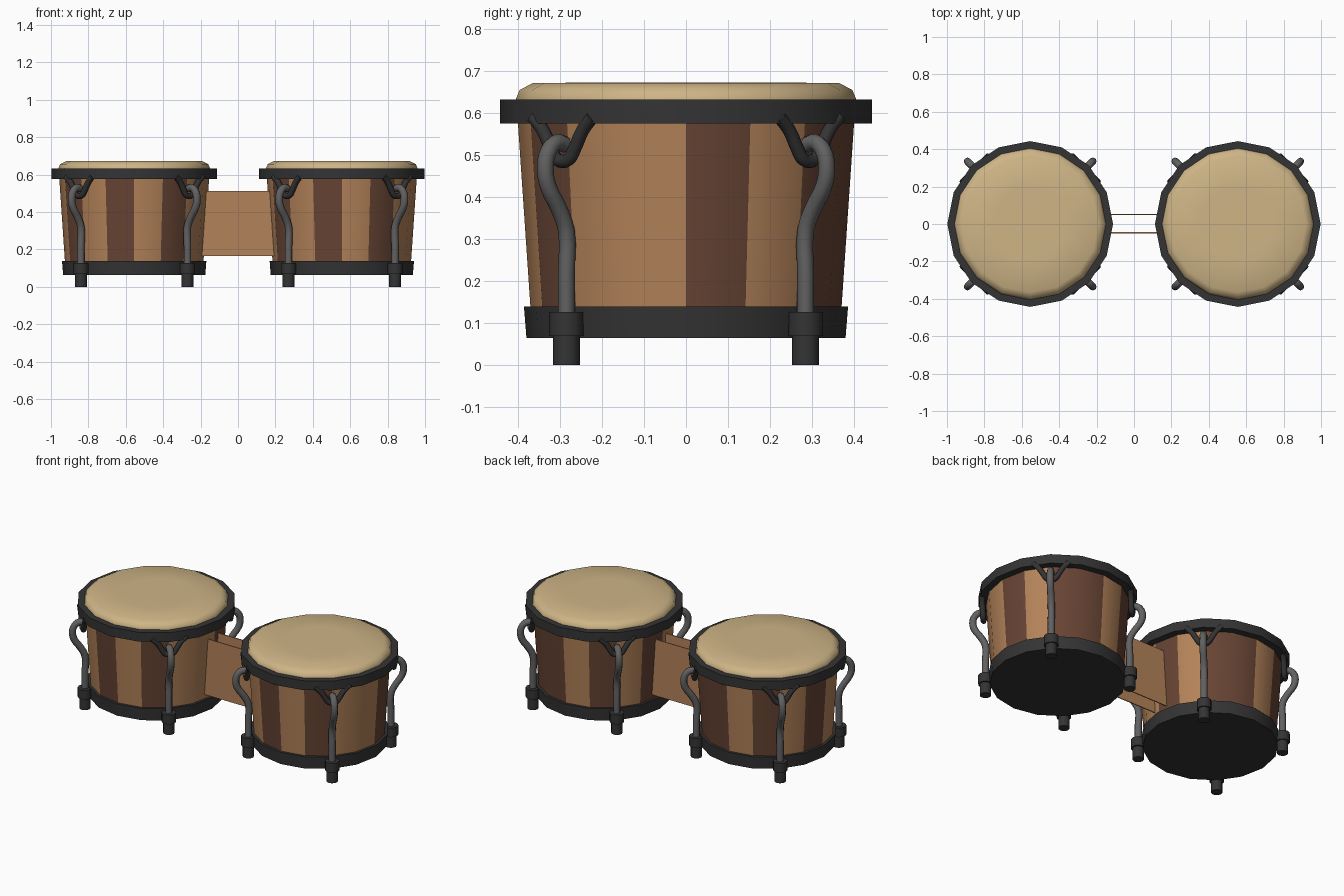
import bpy, bmesh, math
from mathutils import Vector

if "Cube" in bpy.data.objects:
    bpy.data.objects.remove(bpy.data.objects["Cube"])

SIDES = 16


def material(name, rgb):
    m = bpy.data.materials.new(name)
    m.diffuse_color = (*rgb, 1)
    m.use_nodes = True
    m.node_tree.nodes["Principled BSDF"].inputs["Base Color"].default_value = m.diffuse_color
    return m


LIGHT = material("light wood", (0.45, 0.225, 0.10))
DARK = material("dark wood", (0.135, 0.058, 0.034))
SKIN = material("drum skin", (0.62, 0.46, 0.24))
BLACK = material("black metal", (0.034, 0.034, 0.034))
STEEL = material("grey steel", (0.12, 0.12, 0.12))


def finish(ob, mats, angle=30):
    for m in mats:
        ob.data.materials.append(m)
    bpy.ops.object.select_all(action='DESELECT')
    bpy.context.view_layer.objects.active = ob
    ob.select_set(True)
    bpy.ops.object.shade_smooth_by_angle(angle=math.radians(angle))
    return ob


def lathe(name, profile, at, mats, sides=SIDES, angle=30, colour=None):
    """Turn an (r, z) profile around the vertical axis through at."""
    bm = bmesh.new()
    rings = [[bm.verts.new((at[0] + r * math.cos(2 * math.pi * k / sides),
                            at[1] + r * math.sin(2 * math.pi * k / sides), z))
              for k in range(sides)] for r, z in profile]
    for a, b in zip(rings, rings[1:]):
        for k in range(sides):
            n = (k + 1) % sides
            f = bm.faces.new((a[k], a[n], b[n], b[k]))
            if colour:
                f.material_index = colour[k]
    bmesh.ops.remove_doubles(bm, verts=bm.verts, dist=1e-5)
    bmesh.ops.recalc_face_normals(bm, faces=bm.faces)
    me = bpy.data.meshes.new(name)
    bm.to_mesh(me)
    bm.free()
    ob = bpy.data.objects.new(name, me)
    bpy.context.collection.objects.link(ob)
    return finish(ob, mats, angle)


def tube(name, points, radius, mat):
    """Round bar along a smooth path, turned into a mesh."""
    cu = bpy.data.curves.new(name, 'CURVE')
    cu.dimensions = '3D'
    cu.bevel_depth = radius
    cu.bevel_resolution = 2
    cu.resolution_u = 3
    cu.use_fill_caps = True
    sp = cu.splines.new('BEZIER')
    sp.bezier_points.add(len(points) - 1)
    for bp, p in zip(sp.bezier_points, points):
        bp.co = p
        bp.handle_left_type = bp.handle_right_type = 'AUTO'
    ob = bpy.data.objects.new(name, cu)
    bpy.context.collection.objects.link(ob)
    bpy.ops.object.select_all(action='DESELECT')
    bpy.context.view_layer.objects.active = ob
    ob.select_set(True)
    bpy.ops.object.convert(target='MESH')
    return finish(bpy.context.object, [mat], 50)


# stave colours around the shell, starting at +x (1 = dark)
STAVES = [1, 0, 1, 1, 0, 1, 0, 1, 0, 1, 0, 1, 0, 1, 0, 0]
ROD = [(0.403, 0.10), (0.403, 0.22), (0.403, 0.32), (0.43, 0.375), (0.464, 0.425),
       (0.474, 0.47), (0.461, 0.512), (0.435, 0.53), (0.408, 0.525)]
STRAP = [(-0.10, 0.59), (-0.068, 0.56), (-0.038, 0.512), (-0.02, 0.489), (0, 0.485),
         (0.02, 0.489), (0.038, 0.512), (0.068, 0.56), (0.10, 0.59)]

for side, cx in (("left", -0.555), ("right", 0.555)):
    c = (cx, 0)
    # drum body, head and hoops
    lathe(side + "_shell", [(0.368, 0.10), (0.402, 0.60)], c, [LIGHT, DARK], colour=STAVES)
    lathe(side + "_head", [(0.405, 0.60), (0.405, 0.634), (0.396, 0.655), (0.365, 0.671),
                           (0.2, 0.673), (0, 0.673)], c, [SKIN], angle=60)
    lathe(side + "_top_hoop", [(0.40, 0.575), (0.443, 0.575), (0.443, 0.632),
                               (0.404, 0.632), (0.40, 0.575)], c, [BLACK])
    lathe(side + "_bottom_hoop", [(0, 0.064), (0.38, 0.064), (0.386, 0.139),
                                  (0.365, 0.139)], c, [BLACK])
    # four tuning sets on the diagonals
    for q in range(4):
        a = math.radians(45 + 90 * q)
        out = Vector((math.cos(a), math.sin(a), 0))
        tan = Vector((-math.sin(a), math.cos(a), 0))
        o = Vector((cx, 0, 0))
        up = Vector((0, 0, 1))
        tag = "_%d" % (q + 1)
        tube(side + "_tuning_rod" + tag, [o + out * r + up * z for r, z in ROD], 0.02, STEEL)
        tube(side + "_hoop_strap" + tag,
             [o + out * 0.415 + tan * t + up * z for t, z in STRAP], 0.016, BLACK)
        p = o + out * 0.403
        lathe(side + "_rod_nut" + tag, [(0, 0), (0.032, 0), (0.032, 0.069), (0.041, 0.069),
                                        (0.041, 0.126), (0, 0.126)], p, [BLACK], 12, 40)

# two thin boards joining the drums
for name, y in (("front_joining_board", -0.047), ("back_joining_board", 0.051)):
    bpy.ops.mesh.primitive_cube_add(size=1, location=(0, y, 0.338))
    ob = bpy.context.object
    ob.name = name
    ob.scale = (0.39, 0.006, 0.346)
    bpy.ops.object.transform_apply(location=False, rotation=False, scale=True)
    ob.data.materials.append(LIGHT)
